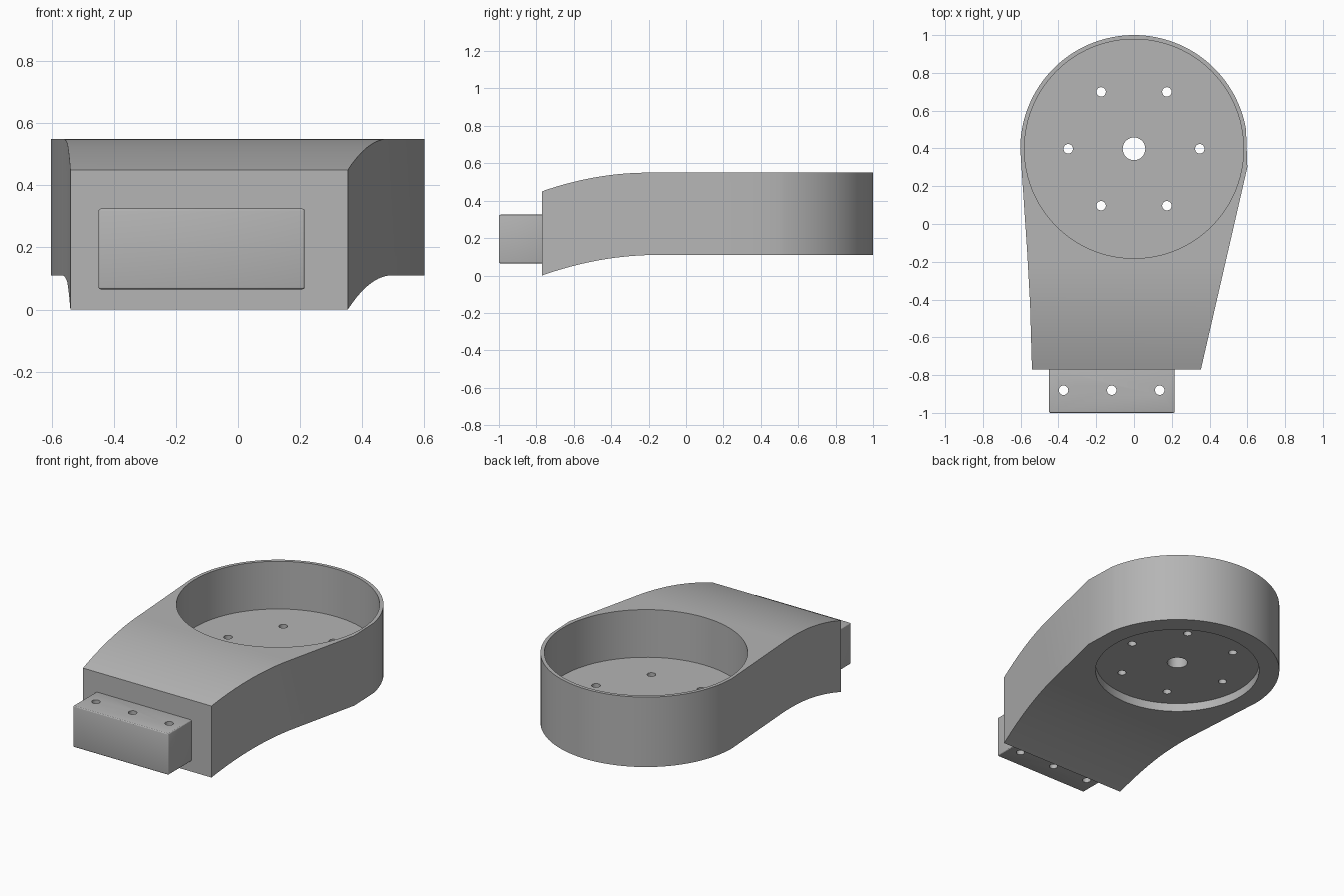
import bpy, bmesh, math
from mathutils import Vector

if "Cube" in bpy.data.objects:
    bpy.data.objects.remove(bpy.data.objects["Cube"], do_unlink=True)

CENTRE = Vector((0, 0.398, 0))
RADIUS = 0.602

grey = bpy.data.materials.new("plain grey")
grey.use_nodes = True
grey.diffuse_color = (0.46, 0.46, 0.46, 1)
grey.node_tree.nodes["Principled BSDF"].inputs["Base Color"].default_value = grey.diffuse_color


def prism(name, points, offset):
    """Extrude a closed polygon of 3D points along an offset."""
    bm = bmesh.new()
    face = bm.faces.new([bm.verts.new(p) for p in points])
    new = bmesh.ops.extrude_face_region(bm, geom=[face])["geom"]
    bmesh.ops.translate(bm, vec=offset,
                        verts=[v for v in new if isinstance(v, bmesh.types.BMVert)])
    bmesh.ops.recalc_face_normals(bm, faces=bm.faces)
    mesh = bpy.data.meshes.new(name)
    bm.to_mesh(mesh)
    bm.free()
    obj = bpy.data.objects.new(name, mesh)
    bpy.context.collection.objects.link(obj)
    return obj


def cylinder(x, y, radius, bottom, top, sides=32):
    ring = [(x + radius * math.cos(math.tau * i / sides),
             y + radius * math.sin(math.tau * i / sides), bottom) for i in range(sides)]
    return prism("cutter", ring, (0, 0, top - bottom))


def activate(obj):
    bpy.ops.object.select_all(action='DESELECT')
    obj.select_set(True)
    bpy.context.view_layer.objects.active = obj


def cut(obj, cutter, operation='DIFFERENCE'):
    cutter.hide_render = True
    mod = obj.modifiers.new("cut", 'BOOLEAN')
    mod.solver = 'EXACT'
    mod.operation = operation
    mod.object = cutter
    activate(obj)
    bpy.ops.object.modifier_apply(modifier=mod.name)
    bpy.data.objects.remove(cutter, do_unlink=True)


def finish(obj):
    obj.data.materials.clear()
    obj.data.materials.append(grey)
    activate(obj)
    bpy.ops.object.shade_smooth_by_angle(angle=math.radians(25))


# Housing plan: round back, straight sides narrowing towards the front
start = math.radians(10)
arc = [start + (math.pi - start) * i / 64 for i in range(65)]
plan = [(CENTRE.x + RADIUS * math.cos(a), CENTRE.y + RADIUS * math.sin(a), -0.2) for a in arc]
plan += [(-0.565, -0.15, -0.2), (-0.55, -0.42, -0.2), (-0.54, -0.77, -0.2),
         (0.354, -0.77, -0.2), (0.6, 0.3, -0.2)]
housing = prism("housing", plan, (0, 0, 1))


# Side profile: level at the back, curving down towards the front
def droop(flat_y, height, drop, steps=20):
    run = flat_y + 0.8
    scale = drop / (flat_y + 0.77) ** 2
    return [(-1, flat_y - run * i / steps, height - scale * (run * i / steps) ** 2)
            for i in range(steps + 1)]


profile = [(-1, 1.2, 0.55)] + droop(-0.2, 0.55, 0.1)
profile += list(reversed(droop(-0.15, 0.11, 0.11))) + [(-1, 1.2, 0.11)]
cut(housing, prism("side_profile", profile, (2, 0, 0)), 'INTERSECT')

# Deep bore above, shallow recess below, centre hole and bolt circle
cut(housing, cylinder(CENTRE.x, CENTRE.y, 0.58, 0.25, 0.9, 96))
cut(housing, cylinder(CENTRE.x, CENTRE.y, 0.483, -0.3, 0.163, 96))
cut(housing, cylinder(CENTRE.x, CENTRE.y, 0.06, 0, 0.4))
for i in range(6):
    a = math.tau * i / 6
    cut(housing, cylinder(CENTRE.x + 0.348 * math.cos(a),
                          CENTRE.y + 0.348 * math.sin(a), 0.025, 0, 0.4, 24))
finish(housing)

# Mounting block with three vertical holes
corners = [(-0.45, -1), (0.215, -1), (0.215, -0.755), (-0.45, -0.755)]
block = prism("mounting_block", [(x, y, 0.065) for x, y in corners], (0, 0, 0.26))
bevel = block.modifiers.new("bevel", 'BEVEL')
bevel.width = 0.008
bevel.segments = 3
activate(block)
bpy.ops.object.modifier_apply(modifier=bevel.name)
for x in (-0.373, -0.118, 0.136):
    cut(block, cylinder(x, -0.88, 0.025, 0, 0.5, 24))
finish(block)
